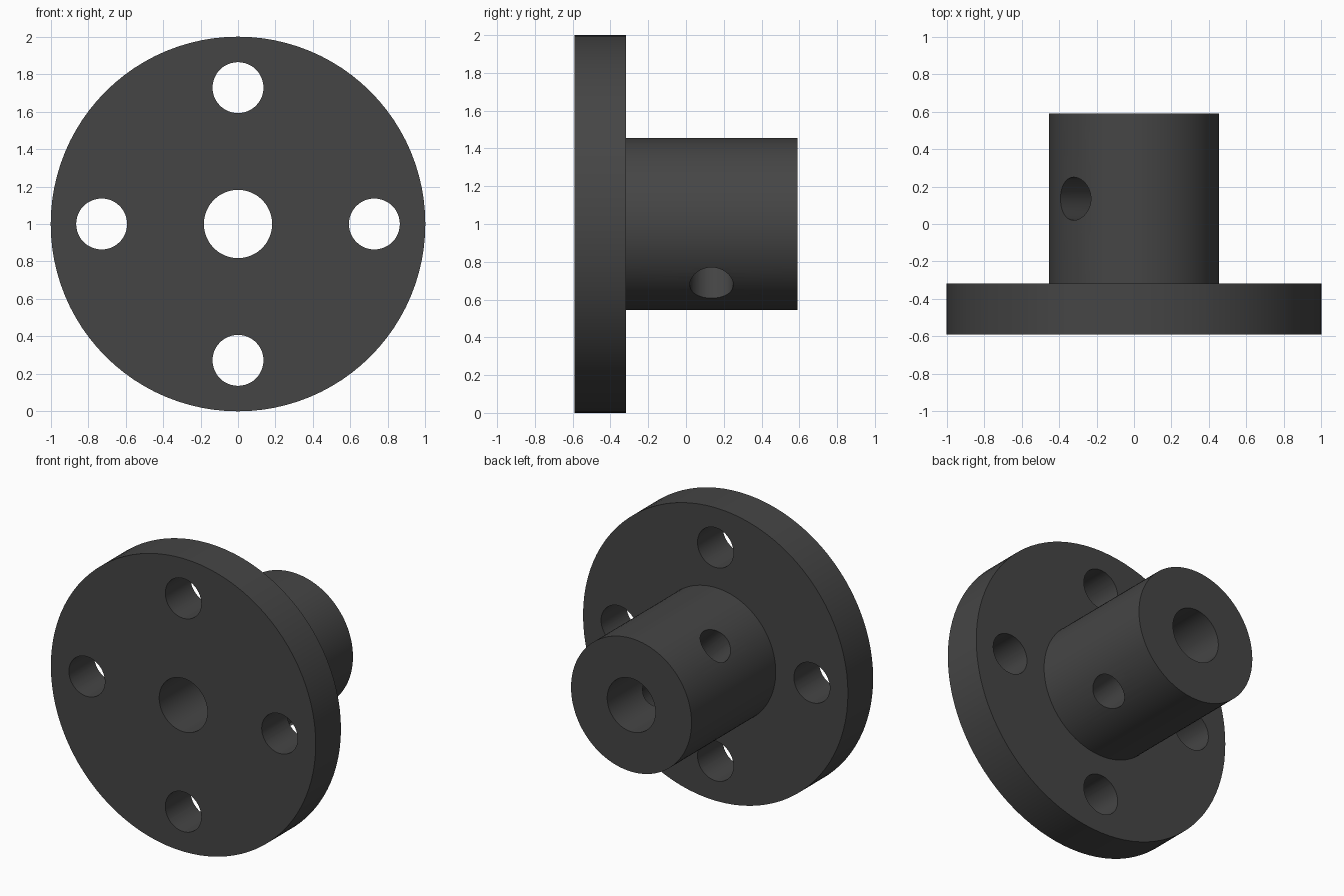
import bpy, bmesh, math
from mathutils import Matrix, Vector

if "Cube" in bpy.data.objects:
    bpy.data.objects.remove(bpy.data.objects["Cube"])

SEG = 96
FRONT, STEP, BACK = -0.59, -0.318, 0.59   # positions along y
CENTRE = Vector((0, 0, 1))

dark = bpy.data.materials.new("dark grey")
dark.diffuse_color = (0.06, 0.06, 0.06, 1)
dark.use_nodes = True
dark.node_tree.nodes["Principled BSDF"].inputs["Base Color"].default_value = dark.diffuse_color


def make_object(name, bm):
    mesh = bpy.data.meshes.new(name)
    bmesh.ops.recalc_face_normals(bm, faces=bm.faces[:])
    bm.to_mesh(mesh)
    bm.free()
    mesh.materials.append(dark)
    obj = bpy.data.objects.new(name, mesh)
    bpy.context.collection.objects.link(obj)
    return obj


def drill(name, centre, axis, radius, length):
    """Hidden cylinder used to cut a round hole."""
    bm = bmesh.new()
    rot = Vector((0, 0, 1)).rotation_difference(Vector(axis)).to_matrix().to_4x4()
    bmesh.ops.create_cone(bm, cap_ends=True, segments=48, radius1=radius,
                          radius2=radius, depth=length,
                          matrix=Matrix.Translation(centre) @ rot)
    obj = make_object(name, bm)
    obj.hide_render = True
    obj.hide_set(True)
    return obj


# Flanged hub with centre bore: closed (radius, y) section spun about y
section = [(0.182, FRONT), (1.0, FRONT), (1.0, STEP),
           (0.455, STEP), (0.455, BACK), (0.182, BACK)]
bm = bmesh.new()
rings = []
for i in range(SEG):
    a = 2 * math.pi * i / SEG
    rings.append([bm.verts.new((r * math.cos(a), y, 1 + r * math.sin(a)))
                  for r, y in section])
n = len(section)
for i in range(SEG):
    p, q = rings[i], rings[(i + 1) % SEG]
    for j in range(n):
        k = (j + 1) % n
        bm.faces.new((p[j], p[k], q[k], q[j]))
hub = make_object("flanged_hub", bm)

# Four bolt holes through the flange
cutters = []
for i in range(4):
    a = i * math.pi / 2
    pos = CENTRE + Vector((0.728 * math.cos(a), (FRONT + STEP) / 2, 0.728 * math.sin(a)))
    cutters.append(drill("bolt_hole_cutter", pos, (0, 1, 0), 0.136, 0.5))

# Set screw hole drilled diagonally across the hub
cutters.append(drill("set_screw_cutter", CENTRE + Vector((0, 0.135, 0)),
                     (-1, 0, 1), 0.115, 1.4))

for c in cutters:
    mod = hub.modifiers.new("hole", 'BOOLEAN')
    mod.operation = 'DIFFERENCE'
    mod.solver = 'EXACT'
    mod.object = c

# Apply the cuts, remove the cutters and smooth the round walls
bpy.context.view_layer.objects.active = hub
hub.select_set(True)
for mod in list(hub.modifiers):
    bpy.ops.object.modifier_apply(modifier=mod.name)
for c in cutters:
    bpy.data.objects.remove(c)
bpy.ops.object.shade_smooth_by_angle(angle=math.radians(30))
